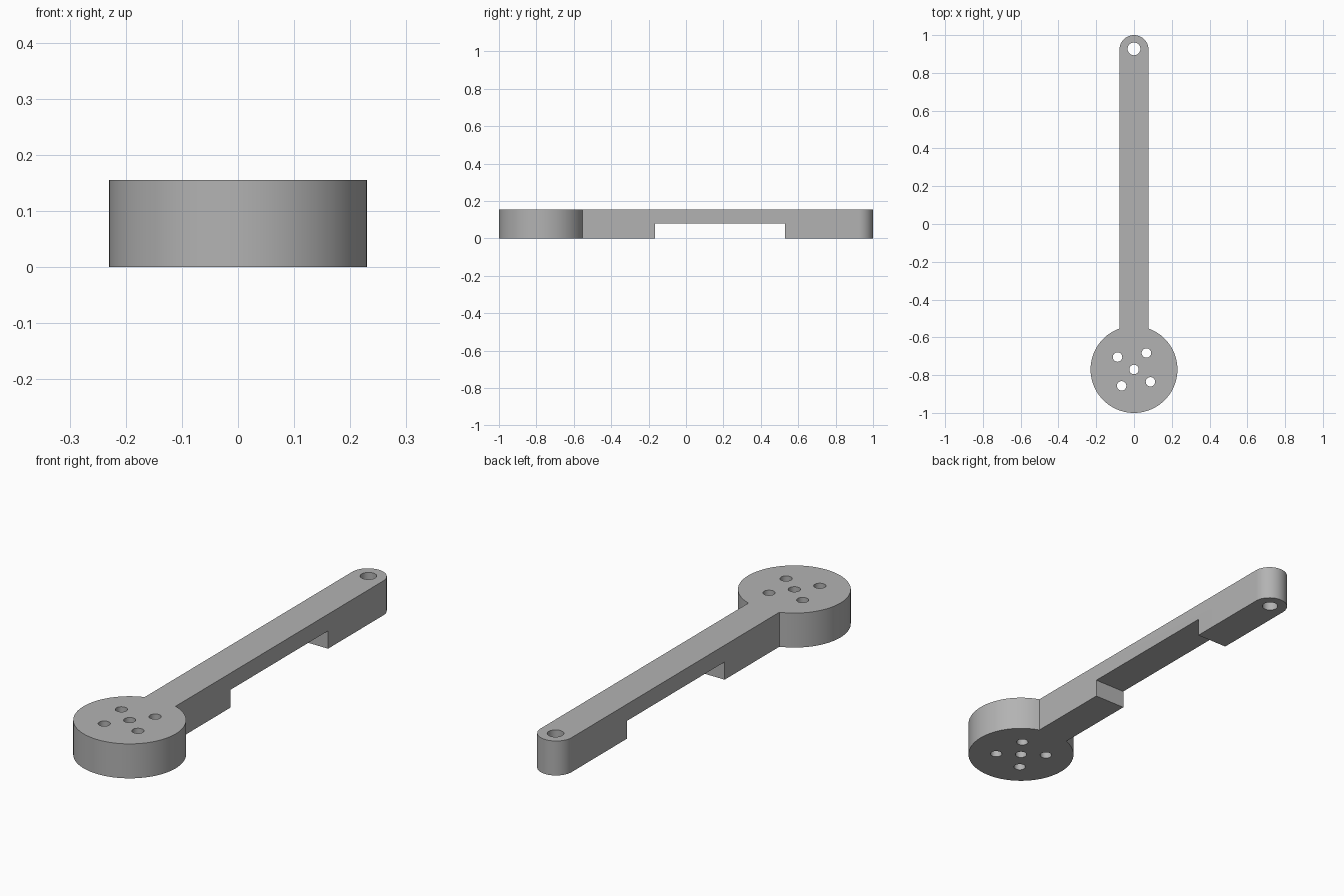
import bpy
import bmesh
from math import sin, cos, pi, asin, radians

cube = bpy.data.objects.get("Cube")
if cube:
    bpy.data.objects.remove(cube, do_unlink=True)

HEIGHT = 0.155
DISC_Y, DISC_R = -0.77, 0.23
ARM_HALF = 0.077
TIP_Y = 1 - ARM_HALF

grey = bpy.data.materials.new("plain grey")
grey.use_nodes = True
colour = (0.45, 0.45, 0.45, 1)
grey.diffuse_color = colour
grey.node_tree.nodes["Principled BSDF"].inputs["Base Color"].default_value = colour


def arc(y, radius, start, end, steps):
    """Points along an arc centred on x = 0."""
    angles = [start + (end - start) * i / steps for i in range(steps + 1)]
    return [(radius * cos(a), y + radius * sin(a)) for a in angles]


def prism(name, outline, low, high):
    """Extrude a flat outline upwards into a closed solid."""
    bm = bmesh.new()
    base = bm.faces.new([bm.verts.new((x, y, low)) for x, y in outline])
    top = bmesh.ops.extrude_face_region(bm, geom=[base])["geom"]
    verts = [v for v in top if isinstance(v, bmesh.types.BMVert)]
    bmesh.ops.translate(bm, verts=verts, vec=(0, 0, high - low))
    bmesh.ops.recalc_face_normals(bm, faces=bm.faces)
    mesh = bpy.data.meshes.new(name)
    bm.to_mesh(mesh)
    bm.free()
    mesh.materials.append(grey)
    obj = bpy.data.objects.new(name, mesh)
    bpy.context.collection.objects.link(obj)
    return obj


def cut(target, cutter):
    """Subtract a cutter from the part, then discard the cutter."""
    cutter.hide_render = True
    mod = target.modifiers.new("cut", "BOOLEAN")
    mod.operation = "DIFFERENCE"
    mod.solver = "EXACT"
    mod.object = cutter
    bpy.context.view_layer.objects.active = target
    bpy.ops.object.modifier_apply(modifier=mod.name)
    bpy.data.objects.remove(cutter, do_unlink=True)


def drill(target, x, y, radius):
    circle = [(x + px, py) for px, py in arc(y, radius, 0, 2 * pi, 32)[:-1]]
    cut(target, prism("hole_cutter", circle, -0.1, HEIGHT + 0.1))


# Lever: round hub and straight arm with a rounded tip
neck = asin(ARM_HALF / DISC_R)
outline = arc(DISC_Y, DISC_R, pi / 2 + neck, 2.5 * pi - neck, 72)
outline += arc(TIP_Y, ARM_HALF, 0, pi, 24)
lever = prism("lever_arm", outline, 0, HEIGHT)

# Relief notch under the arm
notch = [(-0.3, -0.165), (0.3, -0.165), (0.3, 0.53), (-0.3, 0.53)]
cut(lever, prism("notch_cutter", notch, -0.1, 0.08))

# Tip hole, hub centre hole and ring of four hub holes
drill(lever, 0, 0.927, 0.034)
drill(lever, 0, DISC_Y, 0.025)
for i in range(4):
    a = radians(53 + 90 * i)
    drill(lever, 0.109 * cos(a), DISC_Y + 0.109 * sin(a), 0.025)

# Smooth the rounded walls, keep the edges sharp
bpy.ops.object.select_all(action="DESELECT")
lever.select_set(True)
bpy.context.view_layer.objects.active = lever
bpy.ops.object.shade_smooth_by_angle(angle=radians(30))
